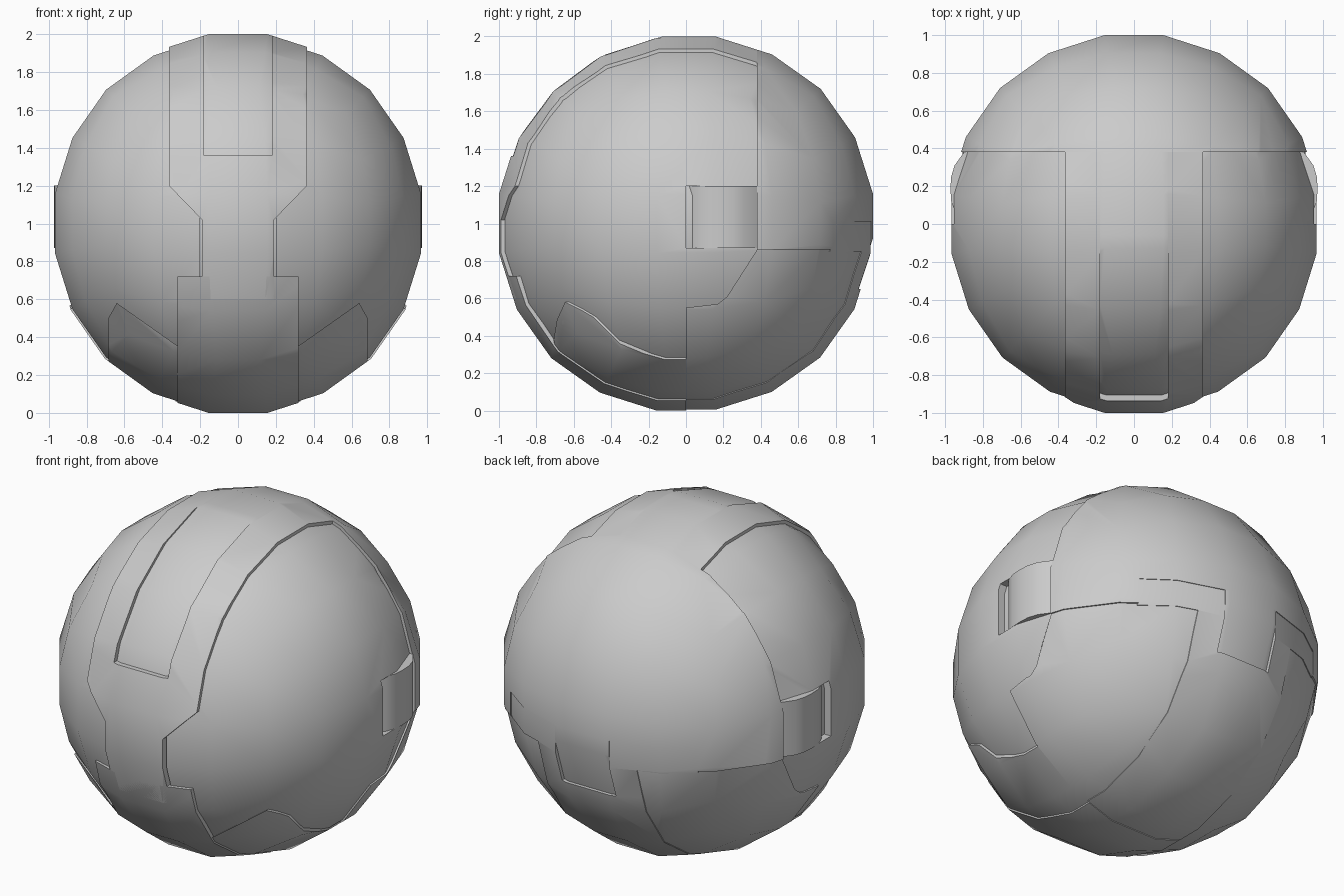
import bpy
import bmesh
import math
from mathutils import Vector

cube = bpy.data.objects.get("Cube")
if cube:
    bpy.data.objects.remove(cube, do_unlink=True)

OUTER = 1.0245   # corner radius of the proudest panels
SIDE = 1.006
JAW = 1.016
CORE = 0.96
parts = []


def add_object(name, bm):
    bmesh.ops.recalc_face_normals(bm, faces=bm.faces)
    mesh = bpy.data.meshes.new(name)
    bm.to_mesh(mesh)
    bm.free()
    obj = bpy.data.objects.new(name, mesh)
    bpy.context.collection.objects.link(obj)
    return obj


def ball(name, radius, offset=(0, 0, 0)):
    """Five-by-five quad sphere with evenly spaced angles."""
    bm = bmesh.new()
    bmesh.ops.create_cube(bm, size=2)
    bmesh.ops.subdivide_edges(bm, edges=bm.edges[:], cuts=4, use_grid_fill=True)
    for v in bm.verts:
        d = Vector([math.tan(c * math.pi / 4) for c in v.co]).normalized() * radius
        v.co = Vector((d.x * 0.985, d.y, d.z + 1)) + Vector(offset)
    return add_object(name, bm)


def prism(name, outline, axis, low, high):
    """Extrude a flat outline along the x, y or z axis."""
    place = {"x": lambda u, v, w: (w, u, v),
             "y": lambda u, v, w: (u, w, v),
             "z": lambda u, v, w: (u, v, w)}[axis]
    bm = bmesh.new()
    ends = [[bm.verts.new(place(u, v, w)) for u, v in outline] for w in (low, high)]
    for ring in ends:
        bm.faces.new(ring)
    for i in range(len(outline)):
        j = (i + 1) % len(outline)
        bm.faces.new((ends[0][i], ends[0][j], ends[1][j], ends[1][i]))
    return add_object(name, bm)


def panel(name, radius, outline, axis, low, high, offset=(0, 0, 0)):
    """Piece of a ball that lies inside an extruded outline."""
    obj = ball(name, radius, offset)
    cutter = prism(name + "_cutter", outline, axis, low, high)
    cutter.hide_render = True
    mod = obj.modifiers.new("trim", "BOOLEAN")
    mod.operation = "INTERSECT"
    mod.solver = "EXACT"
    mod.object = cutter
    depsgraph = bpy.context.evaluated_depsgraph_get()
    mesh = bpy.data.meshes.new_from_object(obj.evaluated_get(depsgraph))
    obj.modifiers.clear()
    obj.data = mesh
    bpy.data.objects.remove(cutter, do_unlink=True)
    parts.append(obj)


def symmetric(half):
    return half + [(-u, v) for u, v in reversed(half)]


# Inner ball that closes every gap
parts.append(ball("inner_core", CORE))

# Front crest with its slot, tapering to a narrow nose strip
crest = symmetric([(0.18, 1.36), (0.18, 2.2), (0.365, 2.2), (0.365, 1.2),
                   (0.19, 1.02), (0.19, 0.6)])
panel("front_crest", OUTER, crest, "y", -1.2, 0.38)
slot = symmetric([(0.18, 1.36), (0.18, 2.2)])
panel("crest_slot_floor", OUTER, slot, "y", -1.2, -0.06, (0, 0.03, 0))
panel("crest_top", OUTER, slot, "y", -0.06, 0.38)

# Rear dome, its hanging tongue and the panel that frames the tongue
dome = symmetric([(0.62, 1.01), (0.62, 0.86), (1.2, 0.86), (1.2, 2.2)])
panel("rear_dome", OUTER, dome, "y", 0.38, 1.2)
tongue = symmetric([(0.18, 0.65), (0.18, 1.01)])
panel("rear_tongue", OUTER, tongue, "y", 0.4, 1.2, (0, 0, 0.08))
frame = symmetric([(0.18, 0.65), (0.18, 1.01), (0.62, 1.01), (0.62, 0.85),
                   (0.33, 0.85), (0.33, -0.1)])
panel("rear_frame", JAW + 0.004, frame, "y", 0, 1.2)

# Chin strip running under the body
panel("chin_strip", OUTER, symmetric([(0.32, -0.1), (0.32, 0.72)]), "y", -1.2, 0)

# Paired side parts
shell = [(-1.2, -0.1), (0.38, -0.1), (0.38, 0.87), (0, 0.87), (0, 1.2),
         (0.38, 1.2), (0.38, 2.2), (-1.2, 2.2)]
rear_jaw = [(0, -0.1), (0, 0.55), (0.17, 0.57), (0.22, 0.61), (0.38, 0.86),
            (1.2, 0.86), (1.2, -0.1)]
front_jaw = [(0.3, 0.34), (0.64, 0.58), (0.685, 0.5), (0.685, -0.1), (0.3, -0.1)]
ear = [(0.7, 0.01), (0.9, 0.01), (0.945, 0.06), (0.968, 0.12), (0.972, 0.19),
       (0.968, 0.25), (0.95, 0.31), (0.9, 0.38), (0.7, 0.38)]
for label, s in (("left", 1), ("right", -1)):
    panel(label + "_side_shell", SIDE, shell, "x", 0.2 * s, 1.2 * s)
    panel(label + "_rear_jaw", JAW, rear_jaw, "x", 0.3 * s, 1.2 * s)
    panel(label + "_front_jaw", JAW, [(u * s, v) for u, v in front_jaw], "y", -1.2, 0)
    parts.append(prism(label + "_ear", [(u * s, v) for u, v in ear], "z", 0.87, 1.2))

# Smooth rounded surfaces, crisp panel edges
bpy.ops.object.select_all(action="DESELECT")
for obj in parts:
    obj.select_set(True)
bpy.context.view_layer.objects.active = parts[0]
bpy.ops.object.shade_smooth_by_angle(angle=math.radians(32))
